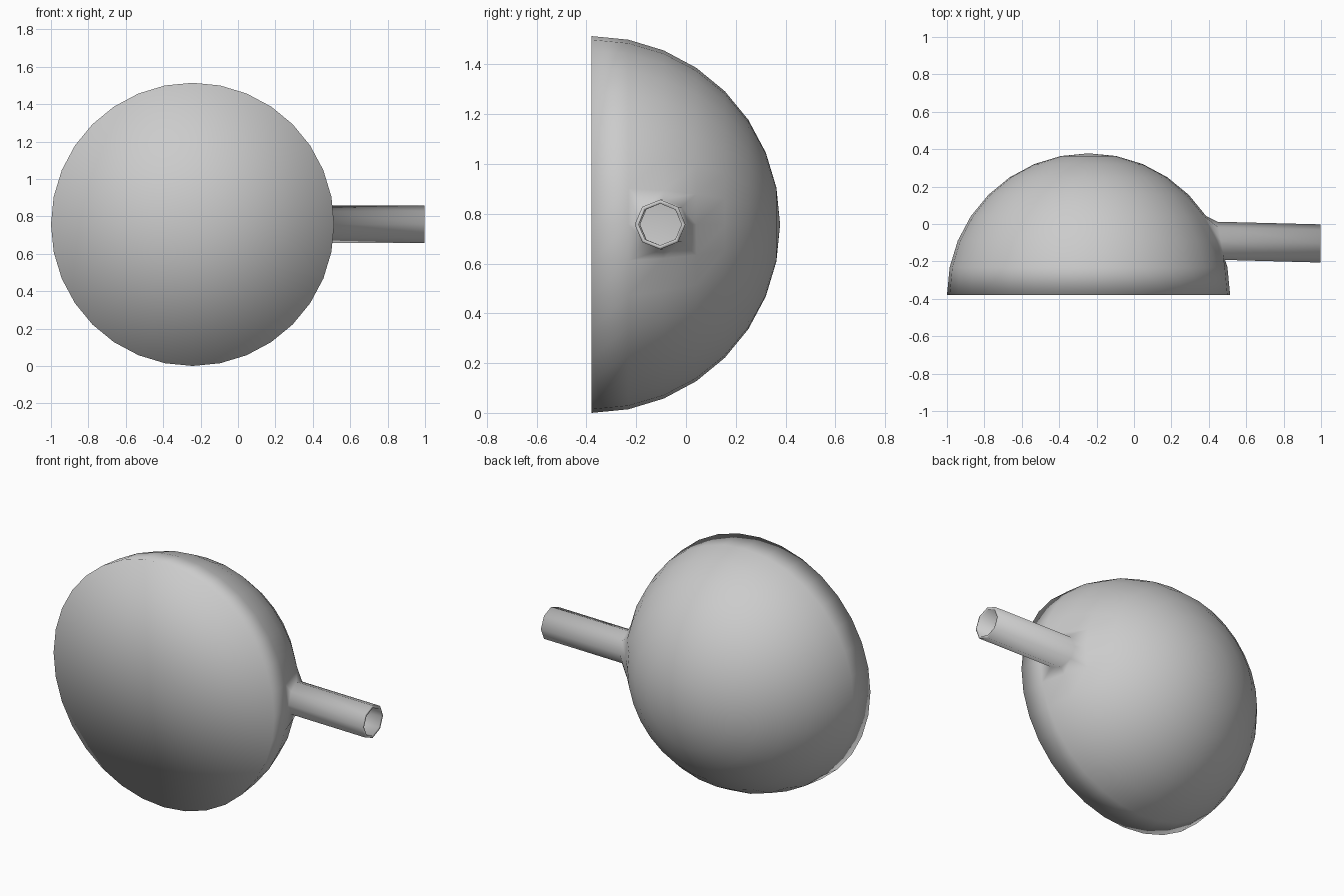
import bpy, bmesh
from math import radians, pi, sin, cos, atan2
from mathutils import Matrix, Vector

if "Cube" in bpy.data.objects:
    bpy.data.objects.remove(bpy.data.objects["Cube"])

R = 0.757                                # dome radius
CENTRE = Vector((-0.243, -0.379, R))     # middle of the flat front

bm = bmesh.new()

# Half sphere with its pole towards +y
bmesh.ops.create_uvsphere(bm, u_segments=32, v_segments=16, radius=R)
bmesh.ops.rotate(bm, verts=bm.verts, matrix=Matrix.Rotation(radians(-90), 3, 'X'))
bmesh.ops.delete(bm, geom=[v for v in bm.verts if v.co.y < -1e-3], context='VERTS')
bmesh.ops.translate(bm, verts=bm.verts, vec=CENTRE)

# Flat front cap
rim = [e for e in bm.edges if e.is_boundary]
cap = bmesh.ops.contextual_create(bm, geom=rim)['faces']
bmesh.ops.poke(bm, faces=cap)

# Open a 2x2 patch of the dome for the handle
a = radians(22.5)
target = CENTRE + Vector((R * cos(a), R * sin(a), 0))
hub = min(bm.verts, key=lambda v: (v.co - target).length)
loop = list({e for f in hub.link_faces for e in f.edges if hub not in e.verts})
bmesh.ops.delete(bm, geom=[hub], context='VERTS')


def extrude_ring(edges, y, place_x):
    """Extrude the opening and shape it into a regular octagon."""
    geom = bmesh.ops.extrude_edge_only(bm, edges=edges)['geom']
    verts = [g for g in geom if isinstance(g, bmesh.types.BMVert)]
    mid = sum((v.co for v in verts), Vector()) / len(verts)
    for v in verts:
        t = round(atan2(v.co.z - mid.z, v.co.y - mid.y) / (pi / 4)) * pi / 4
        v.co = (place_x(cos(t)), y + 0.102 * cos(t), R + 0.1 * sin(t))
    return [g for g in geom if isinstance(g, bmesh.types.BMEdge)
            and g.is_boundary]


# Flared root, then the straight tube
loop = extrude_ring(loop, -0.09, lambda c: 0.465 - 0.018 * c)
extrude_ring(loop, -0.104, lambda c: 0.997)

bmesh.ops.recalc_face_normals(bm, faces=bm.faces)
for f in bm.faces:
    f.smooth = True
mesh = bpy.data.meshes.new("dome_with_handle")
bm.to_mesh(mesh)
bm.free()
obj = bpy.data.objects.new("dome_with_handle", mesh)
bpy.context.collection.objects.link(obj)

# Thin wall, visible at the open tube end
wall = obj.modifiers.new("wall", 'SOLIDIFY')
wall.thickness = 0.016
wall.offset = -1
